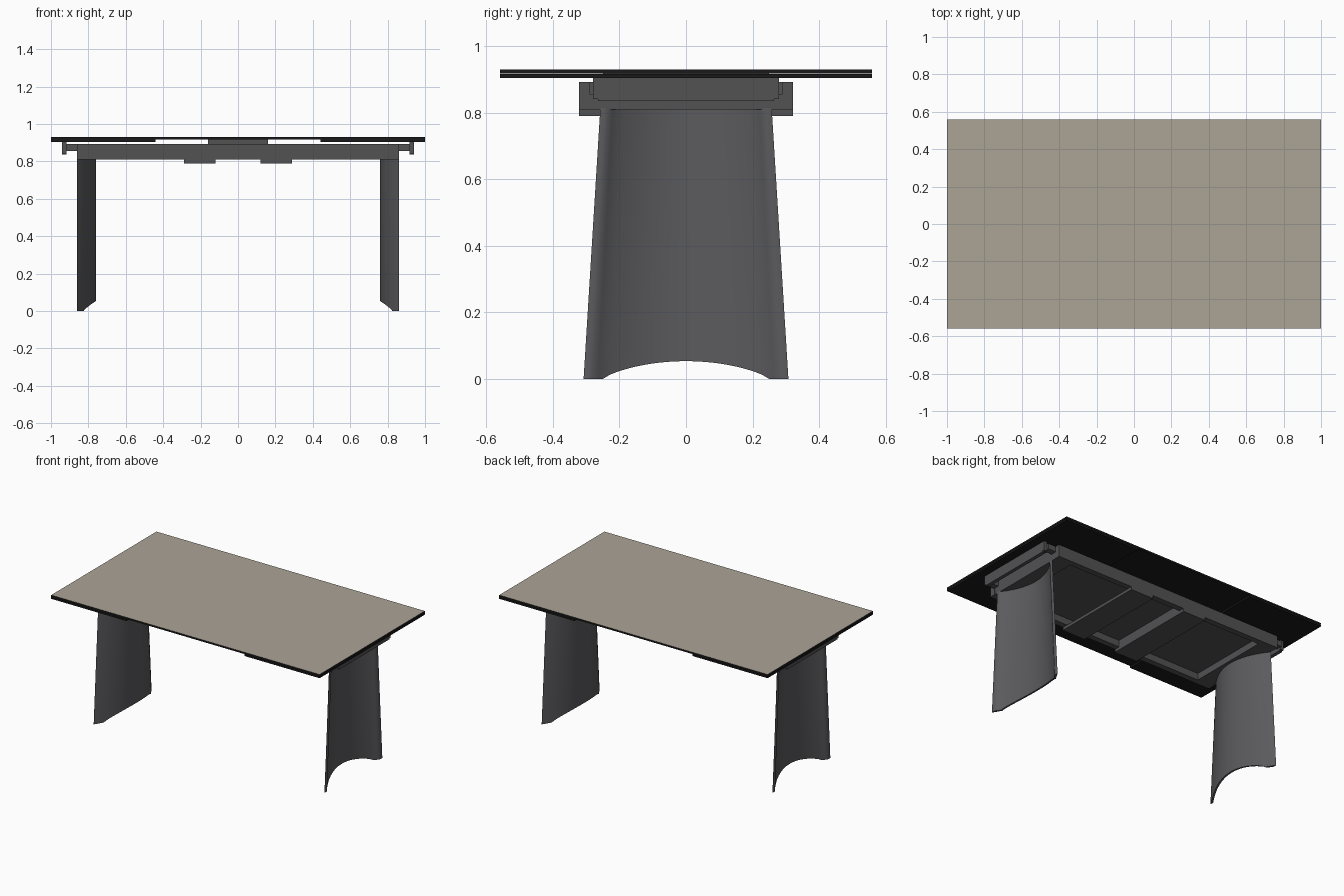
import bpy, bmesh, math

if "Cube" in bpy.data.objects:
    bpy.data.objects.remove(bpy.data.objects["Cube"])


def material(name, rgb):
    m = bpy.data.materials.new(name)
    m.diffuse_color = (*rgb, 1)
    m.use_nodes = True
    m.node_tree.nodes["Principled BSDF"].inputs["Base Color"].default_value = m.diffuse_color
    return m


BEIGE = material("beige_ceramic", (0.41, 0.37, 0.305))
BLACK = material("black_edge", (0.010, 0.010, 0.010))
FRAME = material("frame_grey", (0.085, 0.085, 0.088))
LEG = material("leg_grey", (0.105, 0.105, 0.112))


def finish(name, bm, *mats):
    bmesh.ops.recalc_face_normals(bm, faces=bm.faces)
    me = bpy.data.meshes.new(name)
    bm.to_mesh(me)
    bm.free()
    for m in mats:
        me.materials.append(m)
    ob = bpy.data.objects.new(name, me)
    bpy.context.collection.objects.link(ob)
    return ob


def box(name, x, y, z, *mats):
    """Box from (min, max) pairs."""
    bm = bmesh.new()
    bmesh.ops.create_cube(bm, size=1)
    for v in bm.verts:
        v.co = [r[0] + (c + 0.5) * (r[1] - r[0]) for c, r in zip(v.co, (x, y, z))]
    return finish(name, bm, *mats)


# Tabletop: beige upper face, black sides and underside
top = box("tabletop", (-1, 1), (-0.56, 0.56), (0.918, 0.93), BEIGE, BLACK)
for p in top.data.polygons:
    p.material_index = 0 if p.normal.z > 0.5 else 1

# Central support block between frame and top
box("centre_support", (-0.16, 0.16), (-0.25, 0.25), (0.89, 0.918), FRAME)

# Inner frame panel, raised above the rail bottoms
box("frame_panel", (-0.78, 0.78), (-0.285, 0.285), (0.855, 0.888), FRAME)

# Long side rails
for side, s in (("front", -1), ("back", 1)):
    box(side + "_rail", (-0.86, 0.86), sorted((s * 0.283, s * 0.322)), (0.81, 0.892), FRAME)


def leg(name, s):
    """Tapered curved shell, bulging inwards, with an arched foot."""
    n, rows, thick, depth = 32, 6, 0.012, 0.10
    bm = bmesh.new()
    grid = []
    for skin in (0, 1):
        layer = []
        for i in range(n + 1):
            t = -1 + 2 * i / n
            foot = max(0, 1 - (t * 0.308 / 0.25) ** 2) ** 0.8 * 0.053
            inner = 0.76 + depth * t * t
            # outer skin keeps the shell inside the overall depth
            x = inner if skin == 0 else min(inner + thick, 0.862)
            col = []
            for k in range(rows + 1):
                z = foot + (0.815 - foot) * k / rows
                half = 0.308 + (0.258 - 0.308) * z / 0.81
                y = t * half
                if skin and abs(t) > 0.8:
                    y -= math.copysign((abs(t) - 0.8) / 0.2 * thick, t)
                col.append(bm.verts.new((s * x, y, z)))
            layer.append(col)
        grid.append(layer)
    a, b = grid
    for i in range(n):
        for k in range(rows):
            for g in (a, b):
                bm.faces.new((g[i][k], g[i + 1][k], g[i + 1][k + 1], g[i][k + 1]))
        for k in (0, rows):
            bm.faces.new((a[i][k], a[i + 1][k], b[i + 1][k], b[i][k]))
    for i in (0, n):
        for k in range(rows):
            bm.faces.new((a[i][k], a[i][k + 1], b[i][k + 1], b[i][k]))
    ob = finish(name, bm, LEG)
    bpy.ops.object.select_all(action='DESELECT')
    ob.select_set(True)
    bpy.context.view_layer.objects.active = ob
    bpy.ops.object.shade_smooth_by_angle(angle=math.radians(35))


for side, s in (("left", -1), ("right", 1)):
    def span(a, b):
        return sorted((s * a, s * b))

    leg(side + "_leg", s)
    # Sliding leaf under each end of the top
    box(side + "_leaf", span(0.44, 1), (-0.56, 0.56), (0.905, 0.9165), BLACK)
    # Cross beam carrying the leg
    box(side + "_cross_beam", span(0.74, 0.858), (-0.283, 0.283), (0.81, 0.892), FRAME)
    # End bar of the pull-out with its two runners
    box(side + "_end_bar", span(0.918, 0.942), (-0.28, 0.28), (0.842, 0.905), FRAME)
    box(side + "_end_lip", span(0.918, 0.942), (-0.265, 0.265), (0.836, 0.842), FRAME)
    for end, e in (("front", -1), ("back", 1)):
        box(side + "_" + end + "_runner", span(0.858, 0.918),
            sorted((e * 0.25, e * 0.29)), (0.855, 0.892), FRAME)
    # Flat brace under the rails and its upright web
    box(side + "_brace", span(0.12, 0.29), (-0.322, 0.322), (0.79, 0.81), FRAME)
    box(side + "_brace_web", span(0.12, 0.14), (-0.283, 0.283), (0.81, 0.855), FRAME)
